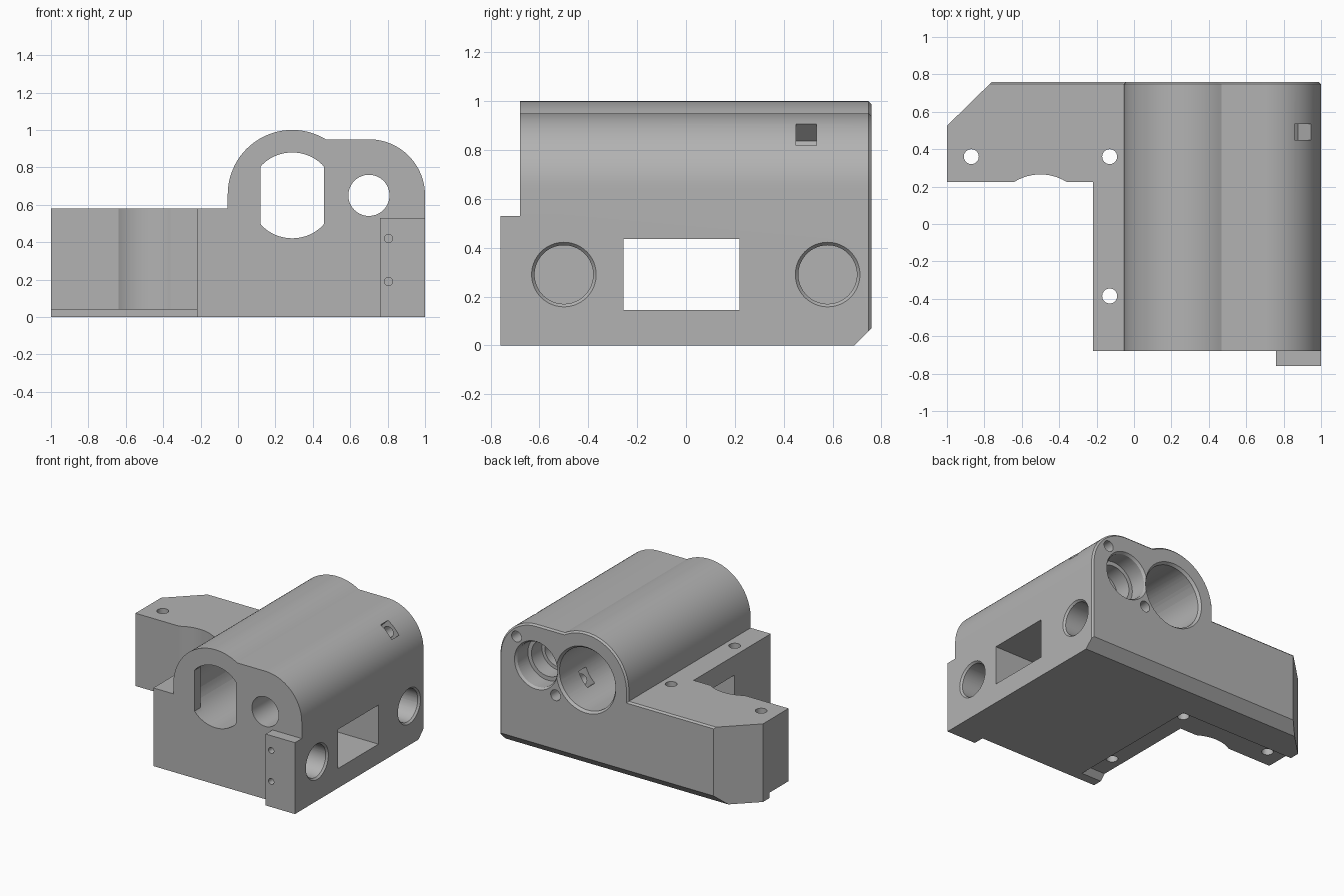
import bpy, bmesh, math
from mathutils import Vector

if "Cube" in bpy.data.objects:
    bpy.data.objects.remove(bpy.data.objects["Cube"])

grey = bpy.data.materials.new("light grey plastic")
grey.diffuse_color = (0.45, 0.45, 0.45, 1)
grey.use_nodes = True
grey.node_tree.nodes["Principled BSDF"].inputs["Base Color"].default_value = grey.diffuse_color


def arc(cx, cy, r, a0, a1, n):
    """Points on an arc, angles in degrees, both ends included."""
    return [(cx + r * math.cos(math.radians(a0 + (a1 - a0) * i / n)),
             cy + r * math.sin(math.radians(a0 + (a1 - a0) * i / n))) for i in range(n + 1)]


def circle(cx, cy, r, n=64):
    return arc(cx, cy, r, 0, 360, n)[:-1]


def rect(u0, v0, u1, v1):
    return [(u0, v0), (u1, v0), (u1, v1), (u0, v1)]


def prism(name, pts, axis, a, b, end_pts=None, bevel_end=0):
    """Extrude a 2D outline along an axis; end_pts gives a tapered end."""
    place = {'X': lambda p, t: (t, p[0], p[1]),
             'Y': lambda p, t: (p[0], t, p[1]),
             'Z': lambda p, t: (p[0], p[1], t)}[axis]
    bm = bmesh.new()
    lo = [bm.verts.new(place(p, a)) for p in pts]
    hi = [bm.verts.new(place(p, b)) for p in (end_pts or pts)]
    n = len(pts)
    bm.faces.new(lo)
    end = bm.faces.new(hi)
    for i in range(n):
        j = (i + 1) % n
        bm.faces.new((lo[i], lo[j], hi[j], hi[i]))
    bmesh.ops.recalc_face_normals(bm, faces=bm.faces)
    if bevel_end:
        bmesh.ops.bevel(bm, geom=list(end.edges), offset=bevel_end, segments=1, affect='EDGES')
    me = bpy.data.meshes.new(name)
    bm.to_mesh(me)
    bm.free()
    ob = bpy.data.objects.new(name, me)
    bpy.context.collection.objects.link(ob)
    me.materials.append(grey)
    return ob


def combine(target, tool, op='DIFFERENCE'):
    mod = target.modifiers.new("cut", 'BOOLEAN')
    mod.operation, mod.solver, mod.object = op, 'EXACT', tool
    bpy.context.view_layer.objects.active = target
    bpy.ops.object.modifier_apply(modifier=mod.name)
    bpy.data.objects.remove(tool, do_unlink=True)


BORE, ROD = (0.29, 0.65), (0.70, 0.65)

# Body: whole front silhouette, with a fine chamfer around the back
outline = ([(-1, 0), (1, 0)] + arc(0.70, 0.65, 0.30, 0, 90, 20)
           + arc(0.29, 0.655, 0.345, 58.8, 180, 30) + [(-0.055, 0.58), (-1, 0.58)])
body = prism("bracket_body", outline, 'Y', -0.68, 0.76, bevel_end=0.012)


def cut(pts, axis, a, b, end_pts=None):
    combine(body, prism("cutter", pts, axis, a, b, end_pts), 'DIFFERENCE')


# Front tab
combine(body, prism("tab", rect(0.76, 0, 1, 0.53), 'Y', -0.76, -0.60), 'UNION')

# Open left front corner, slanted back corner, lower back chamfer
cut(rect(-1.2, -0.9, -0.22, 0.225), 'Z', -0.1, 0.7)
cut([(-1.1, 0.427), (-0.66, 0.858), (-1.1, 0.858)], 'Z', -0.1, 0.7)
cut([(0.67, -0.02), (0.79, -0.02), (0.79, 0.10)], 'X', -1.2, 1.2)
# Round relief in the side arm
cut(circle(-0.5, 0, 0.265, 96), 'Z', -0.1, 0.7)
# Shallow recess under the flange
cut([(-0.63, -0.02), (0.45, -0.02), (0.45, 0.04), (-0.57, 0.04)], 'X', -1.2, -0.055)

# Vertical bolt holes
for x, y in ((-0.87, 0.36), (-0.13, 0.36), (-0.13, -0.385)):
    cut(circle(x, y, 0.04, 32), 'Z', -0.1, 0.7)

# Large bore with two flats at the front wall
cut(circle(*BORE, 0.23), 'Y', -0.61, 0.80)
cut([(min(max(x, 0.12), 0.46), z) for x, z in circle(*BORE, 0.2295, 96)], 'Y', -0.72, -0.55)
cut(circle(*BORE, 0.225), 'Y', 0.735, 0.775, circle(*BORE, 0.257))

# Stepped rod bore
cut(circle(*ROD, 0.11), 'Y', -0.72, 0.80)
cut(circle(*ROD, 0.135), 'Y', 0.50, 0.80)
cut(circle(*ROD, 0.165), 'Y', 0.62, 0.80)
cut(circle(*ROD, 0.16), 'Y', 0.735, 0.775, circle(*ROD, 0.187))

# Two screw holes at the back, each crossed by a nut slot
for sx, sz, slot_angle, near, far in ((0.86, 0.82, 45, -0.06, 0.16), (0.54, 0.47, 144, -0.06, 0.14)):
    cut(circle(sx, sz, 0.04, 32), 'Y', 0.36, 0.80)
    d = Vector((math.cos(math.radians(slot_angle)), math.sin(math.radians(slot_angle))))
    s = Vector((-d.y, d.x)) * 0.0625
    c = Vector((sx, sz)) + Vector((0.015, 0.015)) * (slot_angle < 90)
    cut([tuple(c + d * near - s), tuple(c + d * far - s),
         tuple(c + d * far + s), tuple(c + d * near + s)], 'Y', 0.45, 0.535)

# Blind side sockets with chamfered rims
for y in (-0.5, 0.58):
    cut(circle(y, 0.29, 0.12), 'X', -0.02, 1.1)
    cut(circle(y, 0.29, 0.117), 'X', 0.983, 1.003, circle(y, 0.29, 0.135))

# Rectangular window through the side
cut(rect(-0.255, 0.145, 0.22, 0.435), 'X', -1.1, 1.1)

# Small blind holes in the tab
for z in (0.19, 0.42):
    cut(circle(0.805, z, 0.022, 24), 'Y', -0.80, -0.64)

# Smooth curves, sharp edges
bpy.ops.object.select_all(action='DESELECT')
body.select_set(True)
bpy.context.view_layer.objects.active = body
bpy.ops.object.shade_smooth_by_angle(angle=math.radians(25))
